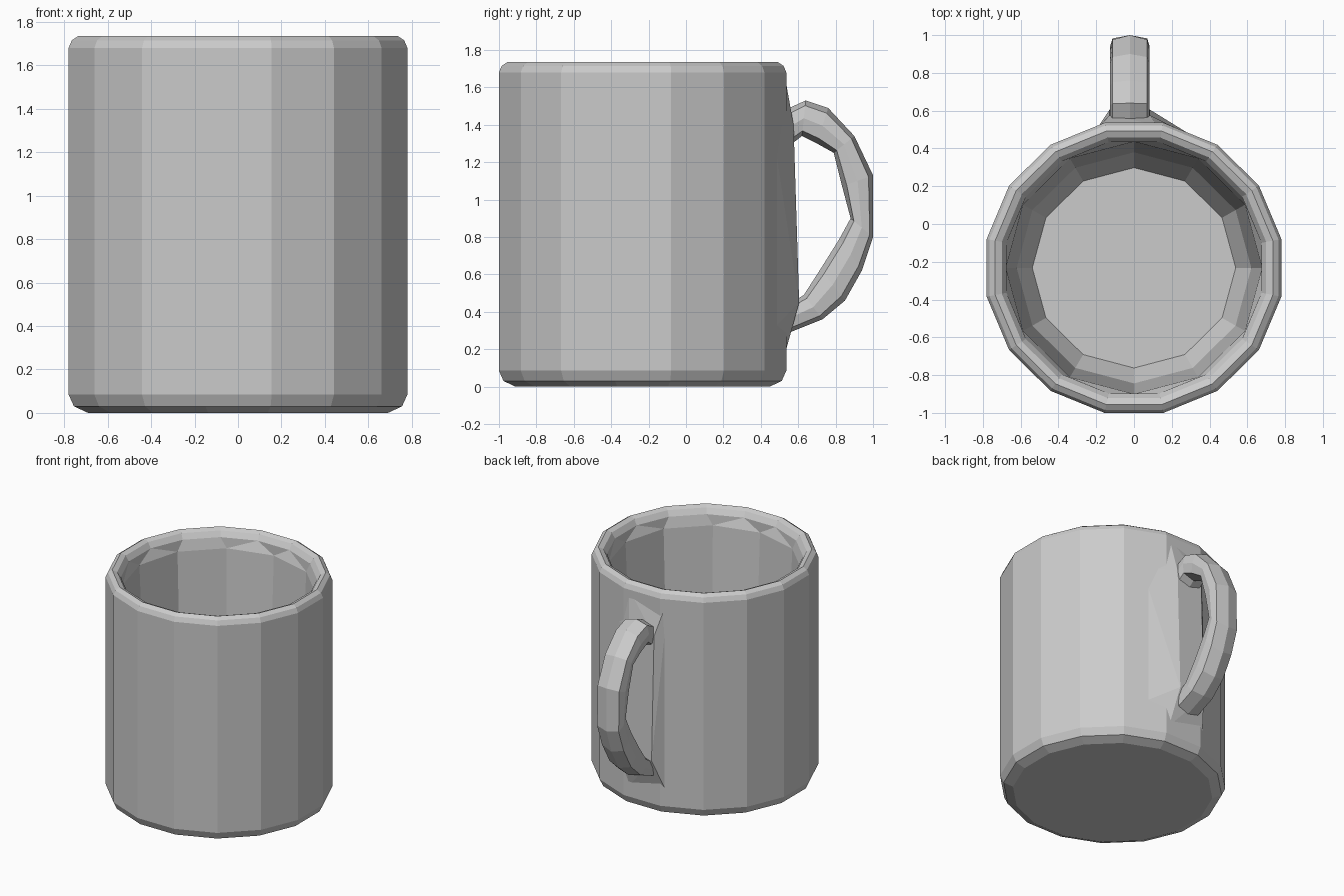
import bpy, bmesh, math

cube = bpy.data.objects.get("Cube")
if cube:
    bpy.data.objects.remove(cube, do_unlink=True)

CY = -0.232          # centre of the cup in y
SIDES = 16

clay = bpy.data.materials.new("grey_clay")
clay.use_nodes = True
clay.diffuse_color = (0.6, 0.6, 0.6, 1)
clay.node_tree.nodes["Principled BSDF"].inputs["Base Color"].default_value = (0.6, 0.6, 0.6, 1)


def finish(bm, name):
    bmesh.ops.recalc_face_normals(bm, faces=bm.faces)
    mesh = bpy.data.meshes.new(name)
    bm.to_mesh(mesh)
    bm.free()
    mesh.materials.append(clay)
    obj = bpy.data.objects.new(name, mesh)
    bpy.context.collection.objects.link(obj)
    return obj


def add_ring(bm, points):
    verts = [bm.verts.new(p) for p in points]
    edges = [bm.edges.new((verts[i - 1], verts[i])) for i in range(len(verts))]
    return verts, edges


def loft(bm, rings):
    made = [add_ring(bm, r) for r in rings]
    for a, b in zip(made, made[1:]):
        bmesh.ops.bridge_loops(bm, edges=a[1] + b[1])
    bm.faces.new(made[0][0])
    bm.faces.new(made[-1][0])


def circle(radius, z, n, turn):
    # radius is measured to the flats; the cup is slightly shallower in y
    r = radius / math.cos(math.pi / n)
    angles = [2 * math.pi * (i + turn) / n for i in range(n)]
    return [(r * math.cos(a), CY + 0.985 * r * math.sin(a), z) for a in angles]


# Cup: chamfered foot, straight wall, rounded rim, coarser tapering inside
outer = [(0.69, 0), (0.755, 0.03), (0.78, 0.085), (0.78, 1.68), (0.765, 1.715), (0.735, 1.735)]
lip = [(0.70, 1.72), (0.675, 1.68)]
inner = [(0.655, 1.6), (0.60, 0.32), (0.52, 0.16)]
bm = bmesh.new()
loft(bm, [circle(r, z, SIDES, 0.5) for r, z in outer + lip]
     + [circle(r, z, 12, 0) for r, z in inner])
finish(bm, "cup")

# Handle: eight-sided tube through pairs of outer and inner (y, z) edge points
pairs = [((0.53, 1.48), (0.53, 1.27)), ((0.64, 1.53), (0.62, 1.34)),
         ((0.76, 1.49), (0.70, 1.30)), ((0.90, 1.34), (0.79, 1.25)),
         ((1.00, 1.13), (0.835, 1.07)), ((1.00, 0.80), (0.88, 0.90)),
         ((0.94, 0.62), (0.82, 0.79)), ((0.85, 0.46), (0.72, 0.63)),
         ((0.73, 0.36), (0.63, 0.49)), ((0.53, 0.28), (0.55, 0.44))]
rings = []
for (oy, oz), (iy, iz) in pairs:
    ring = []
    for k in range(8):
        a = math.pi * k / 4
        t = 0.5 + 0.5 * math.cos(a)
        width = max(-0.105, min(0.105, 0.13 * math.sin(a)))
        ring.append((-0.022 + width, iy + (oy - iy) * t, iz + (oz - iz) * t))
    rings.append(ring)
bm = bmesh.new()
loft(bm, rings)
finish(bm, "handle")

# Raised mount where the handle meets the wall
bm = bmesh.new()
for x, y, z in [(-0.2, 0.5, 1.68), (0.12, 0.525, 1.68), (-0.13, 0.575, 1.4), (0.085, 0.575, 1.4),
                (-0.13, 0.605, 0.45), (0.085, 0.605, 0.45), (-0.2, 0.5, 0.16), (0.12, 0.525, 0.16),
                (0.32, 0.46, 1.4), (0.32, 0.46, 0.3)]:
    bm.verts.new((x, y, z))
bmesh.ops.convex_hull(bm, input=bm.verts)
finish(bm, "handle_mount")
